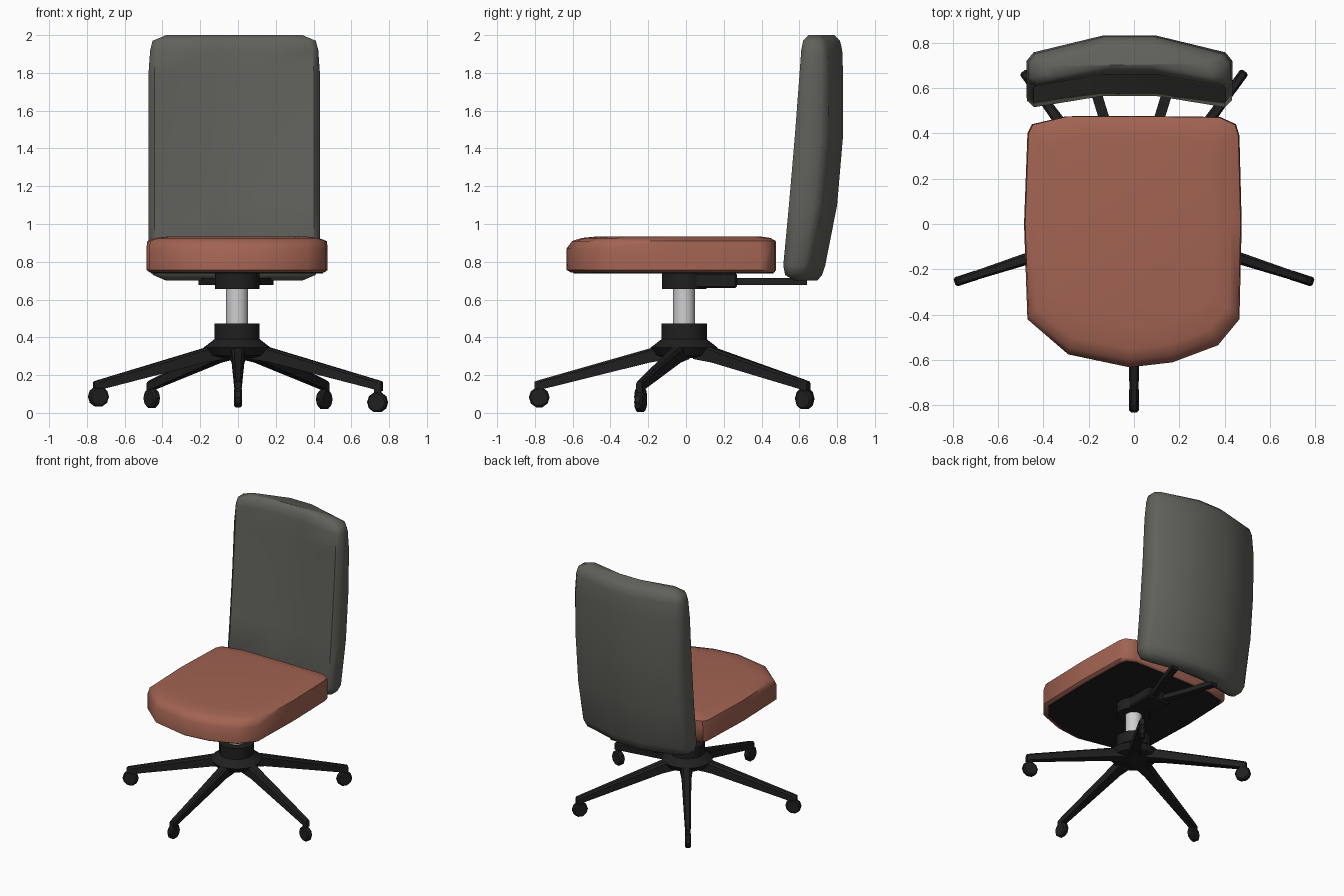
import bpy, bmesh, math
from mathutils import Matrix, Vector

if "Cube" in bpy.data.objects:
    bpy.data.objects.remove(bpy.data.objects["Cube"])


def material(name, rgb):
    m = bpy.data.materials.new(name)
    m.diffuse_color = (*rgb, 1)
    m.use_nodes = True
    m.node_tree.nodes["Principled BSDF"].inputs["Base Color"].default_value = m.diffuse_color
    return m


RUST = material("rust fabric", (0.36, 0.125, 0.085))
GREY = material("grey fabric", (0.118, 0.12, 0.105))
BLACK = material("black plastic", (0.014, 0.014, 0.014))
STEEL = material("light steel", (0.62, 0.62, 0.62))


def loft(name, sections, mat, matrix=Matrix(), angle=50, bevel=0):
    """Skin a stack of equally long closed loops and cap both ends."""
    bm = bmesh.new()
    rings = [[bm.verts.new(matrix @ Vector(p)) for p in s] for s in sections]
    n = len(rings[0])
    for a, b in zip(rings, rings[1:]):
        for i in range(n):
            j = (i + 1) % n
            bm.faces.new((a[i], a[j], b[j], b[i]))
    bm.faces.new(rings[0][::-1])
    bm.faces.new(rings[-1])
    bmesh.ops.recalc_face_normals(bm, faces=bm.faces)
    if bevel:
        bmesh.ops.bevel(bm, geom=bm.edges[:], offset=bevel, segments=1, affect='EDGES')
    me = bpy.data.meshes.new(name)
    bm.to_mesh(me)
    bm.free()
    me.materials.append(mat)
    ob = bpy.data.objects.new(name, me)
    bpy.context.collection.objects.link(ob)
    bpy.ops.object.select_all(action='DESELECT')
    ob.select_set(True)
    bpy.context.view_layer.objects.active = ob
    bpy.ops.object.shade_smooth_by_angle(angle=math.radians(angle))
    return ob


def lathe(name, profile, mat, sides=24, matrix=Matrix()):
    turn = [2 * math.pi * i / sides for i in range(sides)]
    return loft(name, [[(r * math.cos(t), r * math.sin(t), z) for t in turn]
                       for r, z in profile], mat, matrix, 35)


def box(name, lo, hi, mat, bevel=0.0):
    ring = [(lo[0], lo[1]), (hi[0], lo[1]), (hi[0], hi[1]), (lo[0], hi[1])]
    return loft(name, [[(x, y, z) for x, y in ring] for z in (lo[2], hi[2])],
                mat, angle=30, bevel=bevel)


# Seat cushion: plan outline inset towards top and bottom
outline = [(-0.485, 0), (-0.47, -0.42), (-0.29, -0.575), (-0.02, -0.632), (0.17, -0.61),
           (0.37, -0.535), (0.465, -0.42), (0.475, 0), (0.465, 0.39), (0.45, 0.44),
           (0.38, 0.472), (0, 0.477), (-0.30, 0.475), (-0.45, 0.44), (-0.47, 0.40)]


def seat_ring(z, side, front, back):
    """Outline inset by the given amounts at the sides, front and back."""
    return [(x * (1 - side / 0.48),
             y * (1 - (front / 0.63 if y < 0 else back / 0.475)), z) for x, y in outline]


loft("seat", [seat_ring(0.742, 0.02, 0.025, 0.01), seat_ring(0.757, 0, 0, 0),
              seat_ring(0.87, 0, 0, 0), seat_ring(0.91, 0.005, 0.03, 0.002),
              seat_ring(0.926, 0.05, 0.08, 0.03), seat_ring(0.935, 0.12, 0.17, 0.09)], RUST)

# Dark plate under the seat
loft("seat_base_plate", [seat_ring(z, 0.025, 0.035, 0.015) for z in (0.738, 0.75)], BLACK)


# Backrest: curved plan sections stacked along a leaning side profile
def back_ring(z, hw, yf, yb):
    ye = yb - 0.075                       # rear edge at the sides
    t = ye - yf
    right = [(0.25, yf + 0.05), (0.93, yf), (1, yf + 0.2 * t), (1, yf + 0.75 * t),
             (0.93, ye), (0.25, yb)]
    pts = right + [(-u, y) for u, y in reversed(right)]
    return [(-0.02 + u * hw, y, z) for u, y in pts]


loft("backrest", [back_ring(*row) for row in (
    (0.70, 0.36, 0.575, 0.695), (0.73, 0.43, 0.525, 0.72), (0.78, 0.452, 0.515, 0.737),
    (1.10, 0.455, 0.545, 0.80), (1.45, 0.455, 0.575, 0.83), (1.78, 0.455, 0.60, 0.832),
    (1.92, 0.445, 0.61, 0.827), (1.97, 0.432, 0.62, 0.815), (2.0, 0.36, 0.65, 0.785))], GREY)

# Tilt mechanism and the two arms carrying the backrest
centre = Matrix.Translation((-0.005, -0.01, 0))
lathe("tilt_hub", [(0.118, 0.655), (0.118, 0.742)], BLACK, 16, centre)
box("tilt_housing", (-0.10, -0.02, 0.66), (0.09, 0.27, 0.742), BLACK, 0.01)
for side, label in ((-1, "left"), (1, "right")):
    path = [(0.03, 0.18), (0.05, 0.28), (0.12, 0.46), (0.175, 0.64)]
    loft("back_arm_" + label,
         [[(-0.01 + side * (x + dx), y, z) for dx, z in
           ((-0.024, 0.677), (0.024, 0.677), (0.024, 0.713), (-0.024, 0.713))]
          for x, y in path], BLACK, angle=30)

# Gas lift column and base hub
lathe("gas_lift", [(0.058, 0.44), (0.058, 0.67)], STEEL, 24, centre)
lathe("base_hub", [(0.10, 0.29), (0.15, 0.305), (0.178, 0.345), (0.12, 0.39), (0.12, 0.472)],
      BLACK, 20, centre)

# Five tapered legs, each with a castor disc at its tip
castor_height = [0.082, 0.056, 0.072, 0.078, 0.086]
for i in range(5):
    spin = Matrix.Rotation(math.radians(-90 + 72 * i), 4, 'Z')
    legs = [(0.08, 0.045, 0.285, 0.37), (0.19, 0.034, 0.267, 0.342),
            (0.77, 0.019, 0.123, 0.176), (0.802, 0.017, 0.115, 0.166)]
    loft(f"leg_{i + 1}", [[(r, -w, lo), (r, w, lo), (r, w, hi - 0.012), (r, w * 0.6, hi),
                          (r, -w * 0.6, hi), (r, -w, hi - 0.012)]
                         for r, w, lo, hi in legs], BLACK, spin, 30)
    z = castor_height[i]
    wheel = spin @ Matrix.Translation((0.777, 0, z)) @ Matrix.Rotation(math.pi / 2, 4, 'X')
    lathe(f"castor_{i + 1}", [(0.046, -0.021), (0.055, -0.012), (0.055, 0.012),
                              (0.046, 0.021)], BLACK, 10, wheel)
    # Short stem joining leg and castor
    loft(f"castor_stem_{i + 1}", [[(r, w, h) for r, w in
                                  ((0.76, -0.012), (0.795, -0.012), (0.795, 0.012), (0.76, 0.012))]
                                 for h in (z, 0.14)], BLACK, spin, 30)
